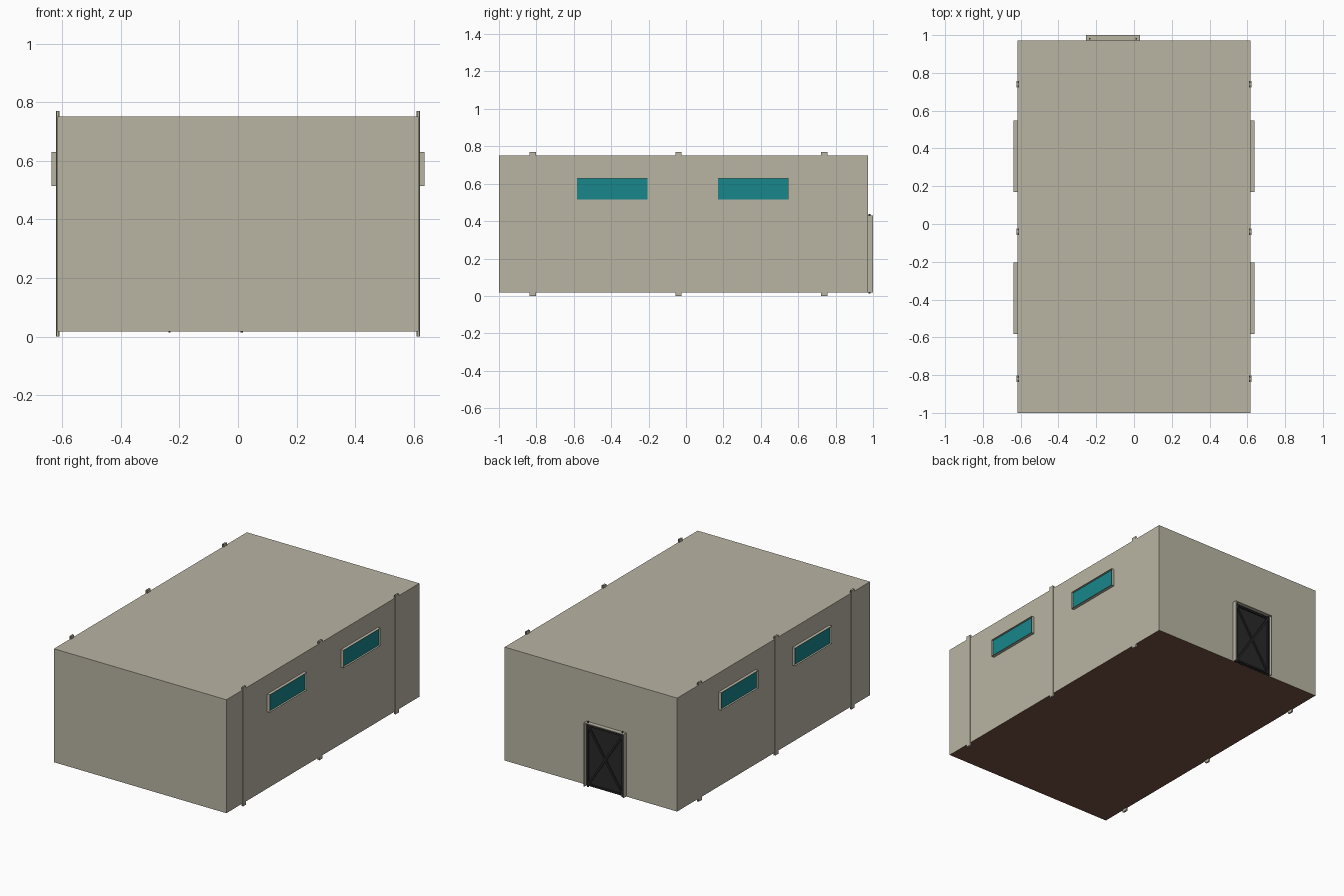
import bpy, bmesh, math
from mathutils import Vector, Matrix

if "Cube" in bpy.data.objects:
    bpy.data.objects.remove(bpy.data.objects["Cube"])


def material(name, rgb):
    m = bpy.data.materials.new(name)
    m.diffuse_color = (*rgb, 1)
    m.use_nodes = True
    m.node_tree.nodes["Principled BSDF"].inputs["Base Color"].default_value = m.diffuse_color
    return m


WALL = material("beige wall", (0.484, 0.460, 0.366))
GLASS = material("teal glass", (0.009, 0.238, 0.254))
FLOOR = material("dark brown floor", (0.18, 0.08, 0.053))
DARK = material("dark door metal", (0.022, 0.022, 0.022))


def make(name, boxes, mat):
    """One object from boxes given as (x0, x1, y0, y1, z0, z1[, rotation about y])."""
    bm = bmesh.new()
    for x0, x1, y0, y1, z0, z1, *rot in boxes:
        centre = Vector(((x0 + x1) / 2, (y0 + y1) / 2, (z0 + z1) / 2))
        turn = Matrix.Rotation(rot[0] if rot else 0, 4, 'Y')
        size = Matrix.Diagonal((x1 - x0, y1 - y0, z1 - z0, 1))
        bmesh.ops.create_cube(bm, size=1, matrix=Matrix.Translation(centre) @ turn @ size)
    me = bpy.data.meshes.new(name)
    bm.to_mesh(me)
    bm.free()
    me.materials.append(mat)
    ob = bpy.data.objects.new(name, me)
    bpy.context.collection.objects.link(ob)
    return ob


# Main block, with brown underside
W, BACK, Z0, Z1 = 0.617, 0.972, 0.018, 0.752
hall = make("building_shell", [(-W, W, -1, BACK, Z0, Z1)], WALL)
hall.data.materials.append(FLOOR)
for p in hall.data.polygons:
    if p.normal.z < -0.5:
        p.material_index = 1


def side_box(s, a, b, *rest):
    """Box between distances a and b from the centre plane, on side s."""
    return (min(s * a, s * b), max(s * a, s * b), *rest)


T = 0.0015
for s, side in ((1, "right"), (-1, "left")):
    # I-section wall posts
    for i, y in enumerate((-0.82, -0.04, 0.74)):
        make(f"{side}_post_{i + 1}", [
            side_box(s, 0.61, 0.613, y - 0.017, y + 0.017, 0, 0.77),
            side_box(s, 0.612, 0.619, y - 0.007, y + 0.007, 0, 0.77),
            side_box(s, 0.618, 0.621, y - 0.017, y + 0.017, 0, 0.77)], WALL)
    # Windows: thin frame around a recessed pane
    for i, (y0, y1) in enumerate(((-0.583, -0.205), (0.17, 0.548))):
        z0, z1 = 0.515, 0.63
        make(f"{side}_window_frame_{i + 1}", [
            side_box(s, 0.61, 0.637, y0, y1, z0, z0 + T),
            side_box(s, 0.61, 0.637, y0, y1, z1 - T, z1),
            side_box(s, 0.61, 0.637, y0, y0 + T, z0, z1),
            side_box(s, 0.61, 0.637, y1 - T, y1, z0, z1)], WALL)
        make(f"{side}_window_pane_{i + 1}", [
            side_box(s, 0.617, 0.625, y0 + T, y1 - T, z0 + T, z1 - T)], GLASS)

# Door on the back wall: frame, panel, edge posts and cross brace
x0, x1, z0, z1 = -0.253, 0.032, 0.018, 0.43
F = 0.005
make("door_frame", [
    (x0, x0 + F, 0.965, 1, z0, z1),
    (x1 - F, x1, 0.965, 1, z0, z1),
    (x0, x1, 0.965, 1, z1 - F, z1)], WALL)
make("door_panel", [(x0 + F, x1 - F, 0.965, 0.978, z0, z1 - F)], DARK)
make("door_posts", [(x - 0.004, x + 0.004, 0.977, 0.986, 0.014, 0.437)
                    for x in (-0.234, 0.013)], DARK)
cx, cz, w, h = (x0 + x1) / 2, 0.22, 0.24, 0.37
length, angle = math.hypot(w, h), math.atan2(w, h)
make("door_cross_brace", [
    (cx - 0.006, cx + 0.006, 0.977, 0.986, cz - length / 2, cz + length / 2, a)
    for a in (angle, -angle)], DARK)
make("door_rails", [(-0.234, 0.013, 0.977, 0.986, z, z + 0.01)
                    for z in (0.024, 0.406)], DARK)
